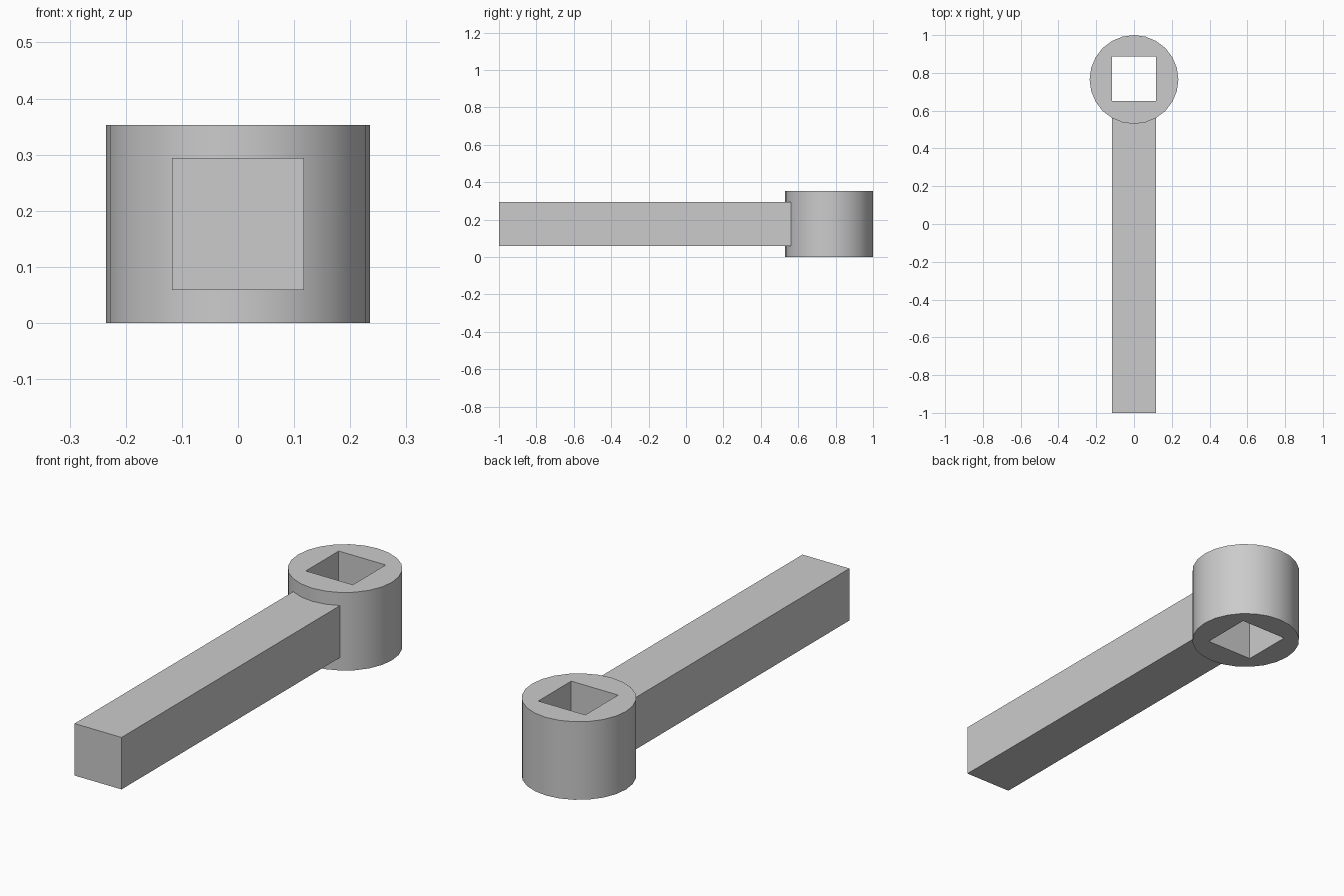
import bpy
import math

default = bpy.data.objects.get("Cube")
if default:
    bpy.data.objects.remove(default, do_unlink=True)

# Plain grey metal
grey = bpy.data.materials.new("grey_metal")
grey.use_nodes = True
colour = (0.6, 0.6, 0.6, 1)
grey.diffuse_color = colour
grey.node_tree.nodes["Principled BSDF"].inputs["Base Color"].default_value = colour

RADIUS = 0.235
HEIGHT = 0.353
HEAD_Y = 1 - RADIUS


def box(name, size, centre):
    bpy.ops.mesh.primitive_cube_add(size=1, location=centre)
    ob = bpy.context.object
    ob.name = name
    ob.scale = size
    bpy.ops.object.transform_apply(location=False, rotation=False, scale=True)
    ob.data.materials.append(grey)
    return ob


# Round socket head
bpy.ops.mesh.primitive_cylinder_add(vertices=24, radius=RADIUS, depth=HEIGHT,
                                    location=(0, HEAD_Y, HEIGHT / 2))
head = bpy.context.object
head.name = "socket_head"
head.data.materials.append(grey)

# Square through-hole, as wide as the head's radius
cutter = box("square_hole_cutter", (RADIUS, RADIUS, 1), (0, HEAD_Y + 0.005, HEIGHT / 2))
cut = head.modifiers.new("square_hole", "BOOLEAN")
cut.operation = "DIFFERENCE"
cut.solver = "EXACT"
cut.object = cutter
bpy.context.view_layer.objects.active = head
bpy.ops.object.modifier_apply(modifier=cut.name)
bpy.data.objects.remove(cutter, do_unlink=True)

# Square bar handle, its end buried in the head wall
end = 0.6
box("handle", (RADIUS, end + 1, RADIUS), (0, (end - 1) / 2, HEIGHT / 2))

# Smooth the round wall, keep the rims and hole crisp
bpy.ops.object.select_all(action="DESELECT")
head.select_set(True)
bpy.context.view_layer.objects.active = head
bpy.ops.object.shade_smooth_by_angle(angle=math.radians(30))
